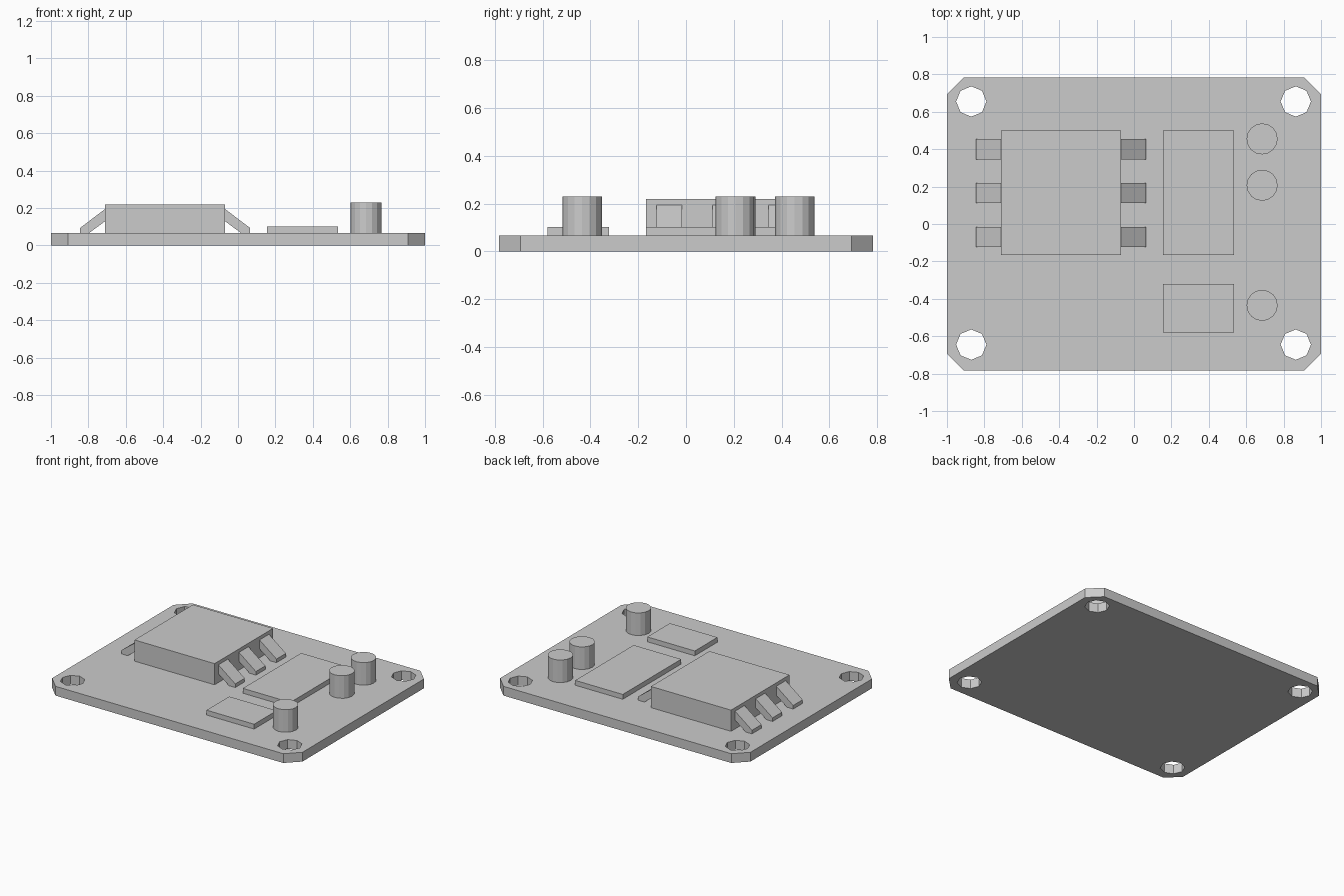
import bpy, bmesh
from math import pi
from mathutils import Matrix

if "Cube" in bpy.data.objects:
    bpy.data.objects.remove(bpy.data.objects["Cube"])

TOP = 0.067  # upper face of the board


def new_object(name, bm):
    bmesh.ops.recalc_face_normals(bm, faces=bm.faces)
    mesh = bpy.data.meshes.new(name)
    bm.to_mesh(mesh)
    bm.free()
    ob = bpy.data.objects.new(name, mesh)
    bpy.context.collection.objects.link(ob)
    return ob


def prism(name, points, vec):
    """Extrude a closed outline of 3D points along vec."""
    bm = bmesh.new()
    face = bm.faces.new([bm.verts.new(p) for p in points])
    ext = bmesh.ops.extrude_face_region(bm, geom=[face])
    verts = [g for g in ext["geom"] if isinstance(g, bmesh.types.BMVert)]
    bmesh.ops.translate(bm, verts=verts, vec=vec)
    return new_object(name, bm)


def block(name, x0, x1, y0, y1, z0, z1):
    outline = [(x0, y0, z0), (x1, y0, z0), (x1, y1, z0), (x0, y1, z0)]
    return prism(name, outline, (0, 0, z1 - z0))


def add_cylinder(bm, x, y, z0, z1, r, sides):
    bmesh.ops.create_cone(bm, cap_ends=True, segments=sides, radius1=r, radius2=r,
                          depth=z1 - z0, matrix=Matrix.Translation((x, y, (z0 + z1) / 2)))


# Board with chamfered corners
X, Y, C = 1.0, 0.783, 0.09
board = prism("circuit_board",
              [(-X + C, -Y, 0), (X - C, -Y, 0), (X, -Y + C, 0), (X, Y - C, 0),
               (X - C, Y, 0), (-X + C, Y, 0), (-X, Y - C, 0), (-X, -Y + C, 0)], (0, 0, TOP))

# Octagonal mounting holes
bm = bmesh.new()
for x in (-0.87, 0.865):
    for y in (-0.645, 0.655):
        add_cylinder(bm, x, y, -0.1, 0.2, 0.081, 8)
cutter = new_object("hole_cutter", bm)
cutter.hide_render = True
cutter.hide_set(True)
mod = board.modifiers.new("holes", 'BOOLEAN')
mod.operation = 'DIFFERENCE'
mod.solver = 'EXACT'
mod.object = cutter
bpy.context.view_layer.objects.active = board
bpy.ops.object.modifier_apply(modifier=mod.name)
bpy.data.objects.remove(cutter)

# Main chip and its bent legs
block("main_chip", -0.71, -0.07, -0.167, 0.5, TOP, 0.22)
MID, HALF = -0.39, 0.32
profile = [(HALF, 0.195), (HALF + 0.135, 0.093), (HALF + 0.135, TOP),
           (HALF + 0.085, TOP), (HALF, 0.13)]
for side, label in ((-1, "left"), (1, "right")):
    for i, y in enumerate((-0.07, 0.165, 0.4)):
        prism(f"chip_leg_{label}_{i + 1}",
              [(MID + side * dx, y - 0.054, z) for dx, z in profile], (0, 0.108, 0))

# Flat chips
block("large_flat_chip", 0.155, 0.535, -0.167, 0.5, TOP, 0.102)
block("small_flat_chip", 0.155, 0.535, -0.58, -0.322, TOP, 0.102)

# Capacitors
for i, y in enumerate((-0.435, 0.207, 0.455)):
    bm = bmesh.new()
    add_cylinder(bm, 0.685, y, TOP, 0.23, 0.083, 16)
    new_object(f"capacitor_{i + 1}", bm)
